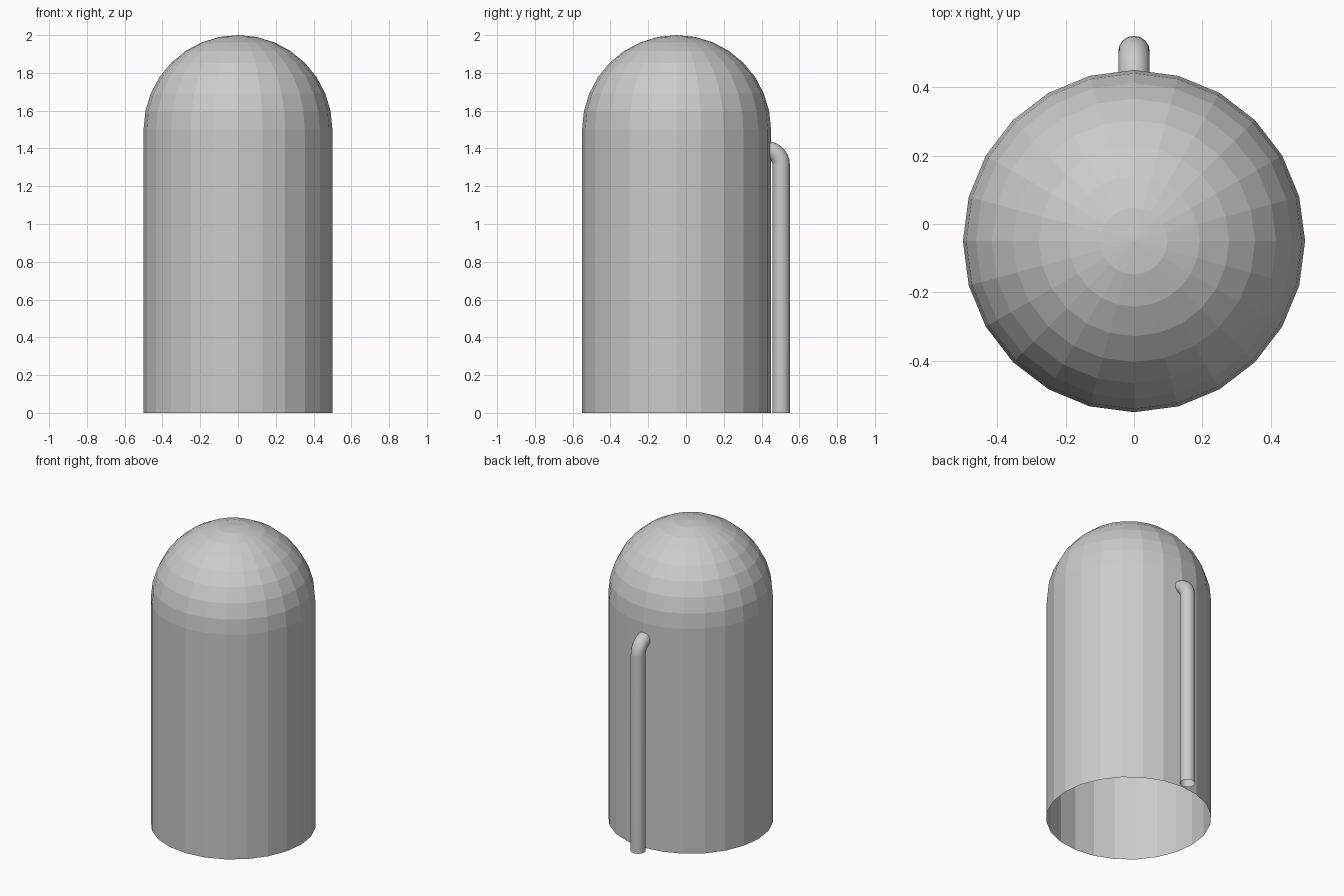
import bpy, bmesh, math

if "Cube" in bpy.data.objects:
    bpy.data.objects.remove(bpy.data.objects["Cube"])

SIDES = 24
RADIUS = 0.5
CENTRE_Y = -0.05
DOME_Z = 1.5
DOME_RINGS = 8


def make_object(name, bm):
    mesh = bpy.data.meshes.new(name)
    bm.to_mesh(mesh)
    bm.free()
    obj = bpy.data.objects.new(name, mesh)
    bpy.context.collection.objects.link(obj)
    return obj


def ring(bm, r, z):
    return [bm.verts.new((r * math.cos(2 * math.pi * i / SIDES),
                          CENTRE_Y + r * math.sin(2 * math.pi * i / SIDES), z))
            for i in range(SIDES)]


# Tank shell: open-bottomed flat-sided cylinder closed by a half-sphere dome
bm = bmesh.new()
rings = [ring(bm, RADIUS, 0)]
for k in range(DOME_RINGS):
    a = math.pi / 2 * k / DOME_RINGS
    rings.append(ring(bm, RADIUS * math.cos(a), DOME_Z + RADIUS * math.sin(a)))
for low, high in zip(rings, rings[1:]):
    for i in range(SIDES):
        j = (i + 1) % SIDES
        bm.faces.new((low[i], low[j], high[j], high[i]))
tip = bm.verts.new((0, CENTRE_Y, DOME_Z + RADIUS))
for i in range(SIDES):
    bm.faces.new((rings[-1][i], rings[-1][(i + 1) % SIDES], tip))
make_object("tank_shell", bm)

# Back pipe: straight riser with an elbow turning into the tank, open at the ends
PIPE_R, PIPE_Y, BEND, PIPE_TOP = 0.046, 0.504, 0.08, 1.393
bend_y, bend_z = PIPE_Y - BEND, PIPE_TOP - BEND
PIPE_SIDES = 16
sections = [(PIPE_Y, 0, 0)]
for k in range(9):
    a = math.pi / 2 * k / 8
    sections.append((bend_y + BEND * math.cos(a), bend_z + BEND * math.sin(a), a))

bm = bmesh.new()
loops = []
for y, z, a in sections:
    loop = []
    for i in range(PIPE_SIDES):
        t = 2 * math.pi * i / PIPE_SIDES
        out = PIPE_R * math.sin(t)
        loop.append(bm.verts.new((PIPE_R * math.cos(t),
                                  y + out * math.cos(a), z + out * math.sin(a))))
    loops.append(loop)
for low, high in zip(loops, loops[1:]):
    for i in range(PIPE_SIDES):
        j = (i + 1) % PIPE_SIDES
        bm.faces.new((low[i], low[j], high[j], high[i])).smooth = True
make_object("back_pipe", bm)
